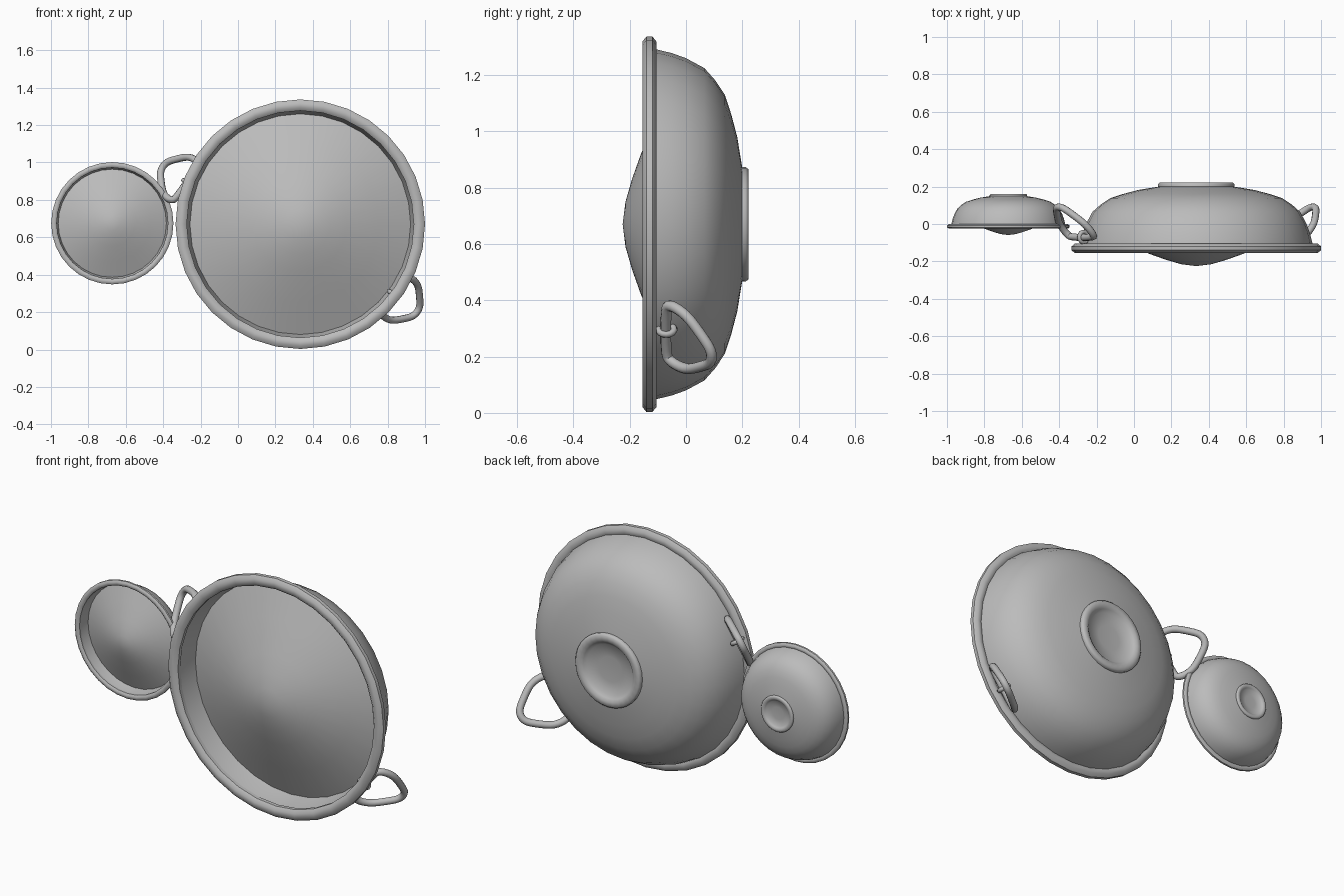
import bpy, bmesh, math
from mathutils import Vector

if "Cube" in bpy.data.objects:
    bpy.data.objects.remove(bpy.data.objects["Cube"])

GREY = (0.5, 0.5, 0.5, 1)
mat = bpy.data.materials.new("grey metal")
mat.use_nodes = True
mat.diffuse_color = GREY
mat.node_tree.nodes["Principled BSDF"].inputs["Base Color"].default_value = GREY

SEGMENTS = 32


def finish(name, bm, angle=50):
    """Turn a bmesh into a smooth-shaded object."""
    bmesh.ops.remove_doubles(bm, verts=bm.verts, dist=1e-5)
    bmesh.ops.recalc_face_normals(bm, faces=bm.faces)
    mesh = bpy.data.meshes.new(name)
    bm.to_mesh(mesh)
    bm.free()
    mesh.materials.append(mat)
    obj = bpy.data.objects.new(name, mesh)
    bpy.context.collection.objects.link(obj)
    bpy.ops.object.select_all(action='DESELECT')
    obj.select_set(True)
    bpy.context.view_layer.objects.active = obj
    bpy.ops.object.shade_smooth_by_angle(angle=math.radians(angle))
    return obj


def lathe(name, profile, centre, scale, closed=False):
    """Spin (radius, depth) points around an axis along y."""
    bm = bmesh.new()
    verts = [bm.verts.new((r * scale, d * scale, 0)) for r, d in profile]
    edges = [bm.edges.new(p) for p in zip(verts, verts[1:])]
    if closed:
        edges.append(bm.edges.new((verts[-1], verts[0])))
    bmesh.ops.spin(bm, geom=verts + edges, cent=(0, 0, 0), axis=(0, 1, 0),
                   angle=math.tau, steps=SEGMENTS, use_merge=True)
    bmesh.ops.translate(bm, verts=bm.verts, vec=centre)
    return finish(name, bm)


def tube(name, path, radius, sides=10):
    """Sweep a round section along a closed planar path."""
    bm = bmesh.new()
    n = len(path)
    normal = (path[n // 3] - path[0]).cross(path[2 * n // 3] - path[0]).normalized()
    rings = []
    for i, p in enumerate(path):
        side = (path[(i + 1) % n] - path[i - 1]).normalized().cross(normal)
        rings.append([bm.verts.new(p + radius * (math.cos(a) * side + math.sin(a) * normal))
                      for a in (math.tau * k / sides for k in range(sides))])
    for i in range(n):
        a, b = rings[i], rings[(i + 1) % n]
        for k in range(sides):
            j = (k + 1) % sides
            bm.faces.new((a[k], a[j], b[j], b[k]))
    return finish(name, bm, 60)


def smooth_loop(points, steps=4):
    """Closed Catmull-Rom curve through the points."""
    out, n = [], len(points)
    for i in range(n):
        a, b, c, d = (points[(i + k) % n] for k in (-1, 0, 1, 2))
        for s in range(steps):
            t = s / steps
            out.append(0.5 * (2 * b + (c - a) * t + (2 * a - 5 * b + 4 * c - d) * t * t
                              + (3 * b - a - 3 * c + d) * t ** 3))
    return out


# Depths are measured from the middle of the rim
dome = [(0, -.095), (.08, -.085), (.16, -.062), (.25, -.03), (.42, .045), (.59, .12)]
wall = [(.59, .12), (.607, .05), (.613, 0)]
shell = [(.625, 0), (.62, .03), (.608, .08), (.59, .13), (.555, .195), (.51, .235),
         (.46, .268), (.39, .291), (.31, .312), (.2, .33)]
foot = [(.203, .325), (.204, .342), (.195, .352), (.17, .352), (.155, .342),
        (.14, .328), (.07, .322), (0, .32)]
rim = [(.637 + .0325 * math.cos(a), .027 * math.sin(a))
       for a in (math.tau * (k + .5) / 8 for k in range(8))]


def bowl(label, centre, scale):
    lathe(label + "_inner_dome", dome, centre, scale)
    lathe(label + "_inner_wall", wall, centre, scale)
    lathe(label + "_outer_shell", shell, centre, scale)
    lathe(label + "_foot_ring", foot, centre, scale)
    lathe(label + "_rim", rim, centre, scale, closed=True)


BIG = Vector((.333, -.13, .67))
bowl("large_bowl", BIG, 1.0)
bowl("small_bowl", Vector((-.672, -.0125, .675)), .49)


def handle(label, degrees, slide):
    """Rounded D-shaped loop leaning outward and back, hung on a small eyelet."""
    a = math.radians(degrees)
    radial = Vector((math.cos(a), 0, math.sin(a)))
    tangent = Vector((-math.sin(a), 0, math.cos(a)))
    back = Vector((0, 1, 0))
    bar = BIG + radial * .63 + tangent * slide + back * .06
    lean = radial * .155 + back * .165
    half = [(0, .08), (.09, .122), (.42, .118), (.75, .07), (.95, .025)]
    outline = half + [(f, -t) for f, t in reversed(half)]
    tube(label + "_handle", smooth_loop([bar + lean * f + tangent * t for f, t in outline]), .019)
    eye = bar - radial * .008
    circle = [eye + .028 * (math.cos(u) * radial + math.sin(u) * back)
              for u in (math.tau * k / 14 for k in range(14))]
    tube(label + "_eyelet", circle, .012, 8)


handle("left", -37, 0)
handle("right", 146, .155)
